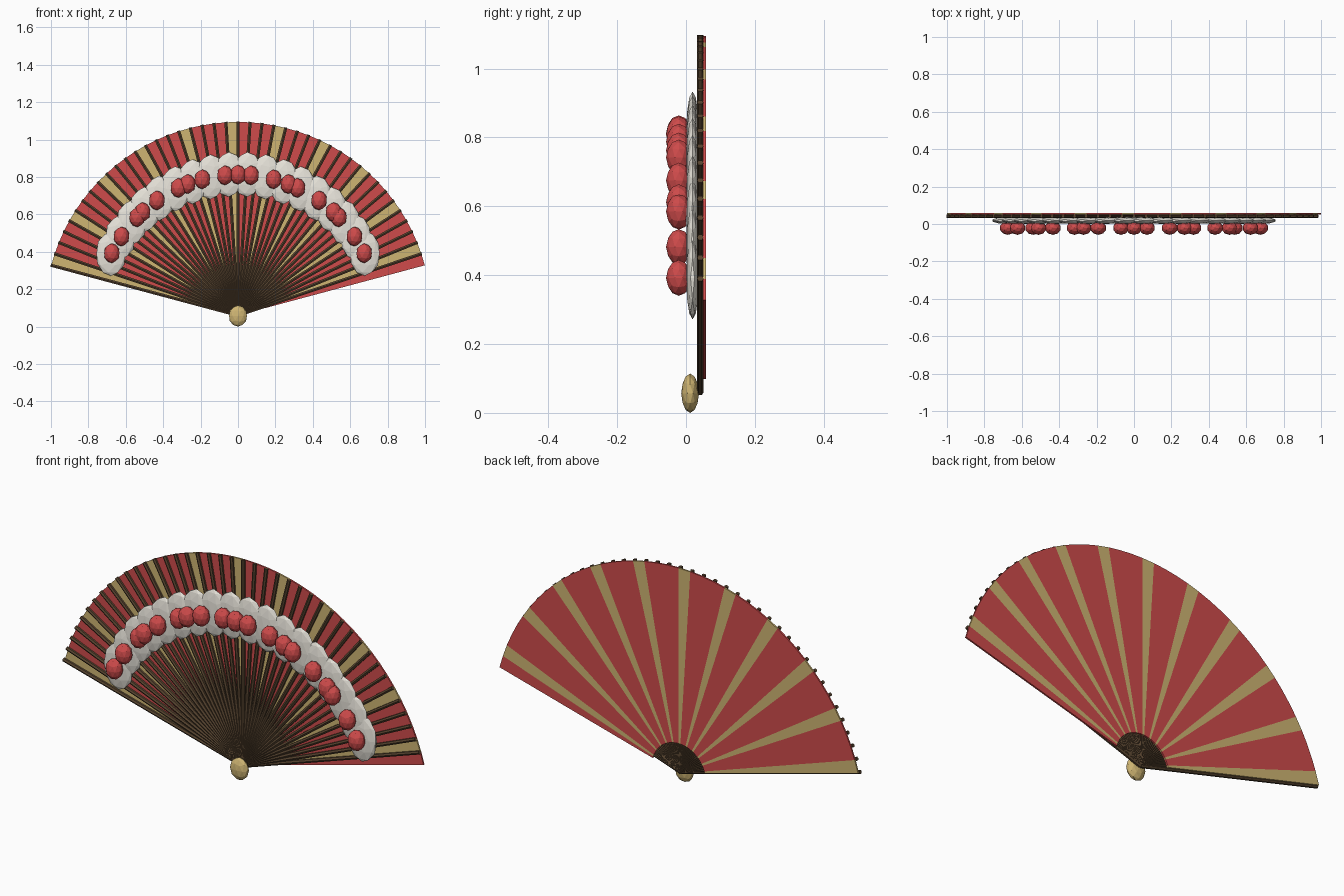
import bpy, bmesh
from math import radians, cos, sin, pi
from mathutils import Matrix, Vector

if "Cube" in bpy.data.objects:
    bpy.data.objects.remove(bpy.data.objects["Cube"])

PIVOT_Z = 0.06
PANELS = 42
START, STEP = 165, 150 / PANELS
R_IN, R_OUT = 0.15, 1.034


def material(name, rgb):
    m = bpy.data.materials.new(name)
    m.diffuse_color = (*rgb, 1)
    m.use_nodes = True
    m.node_tree.nodes["Principled BSDF"].inputs["Base Color"].default_value = m.diffuse_color
    return m


RED = material("red", (0.62, 0.07, 0.07))
GOLD = material("gold", (0.62, 0.46, 0.17))
BROWN = material("brown", (0.10, 0.06, 0.03))
WHITE = material("white", (0.80, 0.77, 0.70))


def add_object(name, bm, *mats):
    bmesh.ops.recalc_face_normals(bm, faces=bm.faces)
    me = bpy.data.meshes.new(name)
    bm.to_mesh(me)
    bm.free()
    for m in mats:
        me.materials.append(m)
    ob = bpy.data.objects.new(name, me)
    bpy.context.collection.objects.link(ob)
    return ob


def polar(r, deg, y):
    a = radians(deg)
    return Vector((r * cos(a), y, PIVOT_Z + r * sin(a)))


def ellipsoid(bm, centre, radii):
    m = Matrix.Translation(centre) @ Matrix.Diagonal((*radii, 1))
    bmesh.ops.create_icosphere(bm, subdivisions=2, radius=1, matrix=m)


# Pleated leaf: one continuous sheet, every fourth panel gold
bm = bmesh.new()
rings = []
for i in range(PANELS + 1):
    a = START - i * STEP
    rings.append([bm.verts.new(polar(r, a, y))
                  for r, y in ((R_IN, 0.05), (R_OUT, 0.05), (R_OUT, 0.058), (R_IN, 0.058))])
for i in range(PANELS):
    p, q = rings[i], rings[i + 1]
    for k in range(4):
        n = (k + 1) % 4
        f = bm.faces.new((p[k], p[n], q[n], q[k]))
        f.material_index = 1 if i % 4 == 0 else 0
bm.faces.new(rings[0]).material_index = 1
bm.faces.new(rings[-1])
add_object("fan_leaf", bm, RED, GOLD)

# Ribs: one thin stick on the left edge of each panel
bm = bmesh.new()
LENGTH = 1.037
for i in range(PANELS):
    a = START - i * STEP
    m = (Matrix.Translation(polar(LENGTH / 2, a, 0.0415))
         @ Matrix.Rotation(pi / 2 - radians(a), 4, 'Y'))
    bmesh.ops.create_cone(bm, cap_ends=True, segments=6, radius1=0.0095,
                          radius2=0.0095, depth=LENGTH, matrix=m)
add_object("fan_ribs", bm, BROWN)

# Band of overlapping white petals
bm = bmesh.new()
for i in range(18):
    ellipsoid(bm, polar(0.755, 26 + i * 128 / 17, 0.019), (0.082, 0.019, 0.12))
add_object("white_petals", bm, WHITE)

# Red beads in small clusters over the petals
bm = bmesh.new()
half = (84.7, 75.3, 69, 65, 54.8, 47.2, 44.2, 34.1, 26.2)
for a in [90, *half, *(180 - h for h in half)]:
    ellipsoid(bm, polar(0.752, a, -0.021), (0.043, 0.037, 0.052))
add_object("red_beads", bm, RED)

# Pivot knob
bm = bmesh.new()
ellipsoid(bm, (0, 0.012, 0.057), (0.05, 0.026, 0.057))
add_object("pivot_knob", bm, GOLD)
